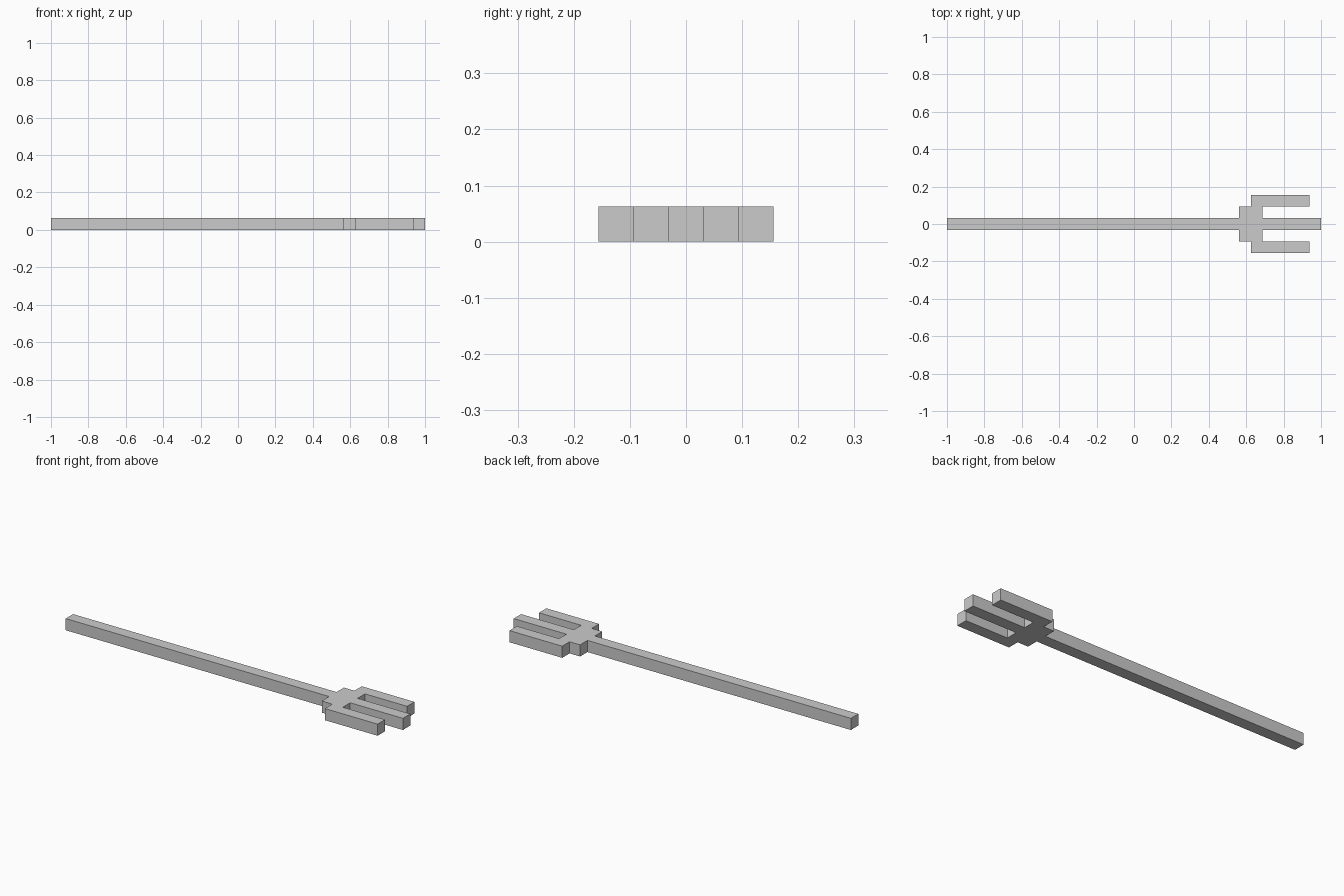
import bpy
import bmesh

if "Cube" in bpy.data.objects:
    bpy.data.objects.remove(bpy.data.objects["Cube"])

U = 1 / 16  # one block unit

# Upper half of the outline (x, y) in block units, from shaft butt to centre prong tip
half = [
    (-16, 0.5), (9, 0.5),                              # shaft
    (9, 1.5), (10, 1.5),                               # crossbar shoulder
    (10, 2.5), (15, 2.5), (15, 1.5), (11, 1.5),        # side prong
    (11, 0.5), (16, 0.5),                              # centre prong
]
outline = half + [(x, -y) for x, y in reversed(half)]

# Trident: mirrored outline extruded one block thick
bm = bmesh.new()
face = bm.faces.new([bm.verts.new((x * U, y * U, 0)) for x, y in outline])
top = bmesh.ops.extrude_face_region(bm, geom=[face], use_keep_orig=True)
bmesh.ops.translate(bm, vec=(0, 0, U),
                    verts=[v for v in top["geom"] if isinstance(v, bmesh.types.BMVert)])
bmesh.ops.recalc_face_normals(bm, faces=bm.faces)

mesh = bpy.data.meshes.new("trident")
bm.to_mesh(mesh)
bm.free()
bpy.context.collection.objects.link(bpy.data.objects.new("trident", mesh))
